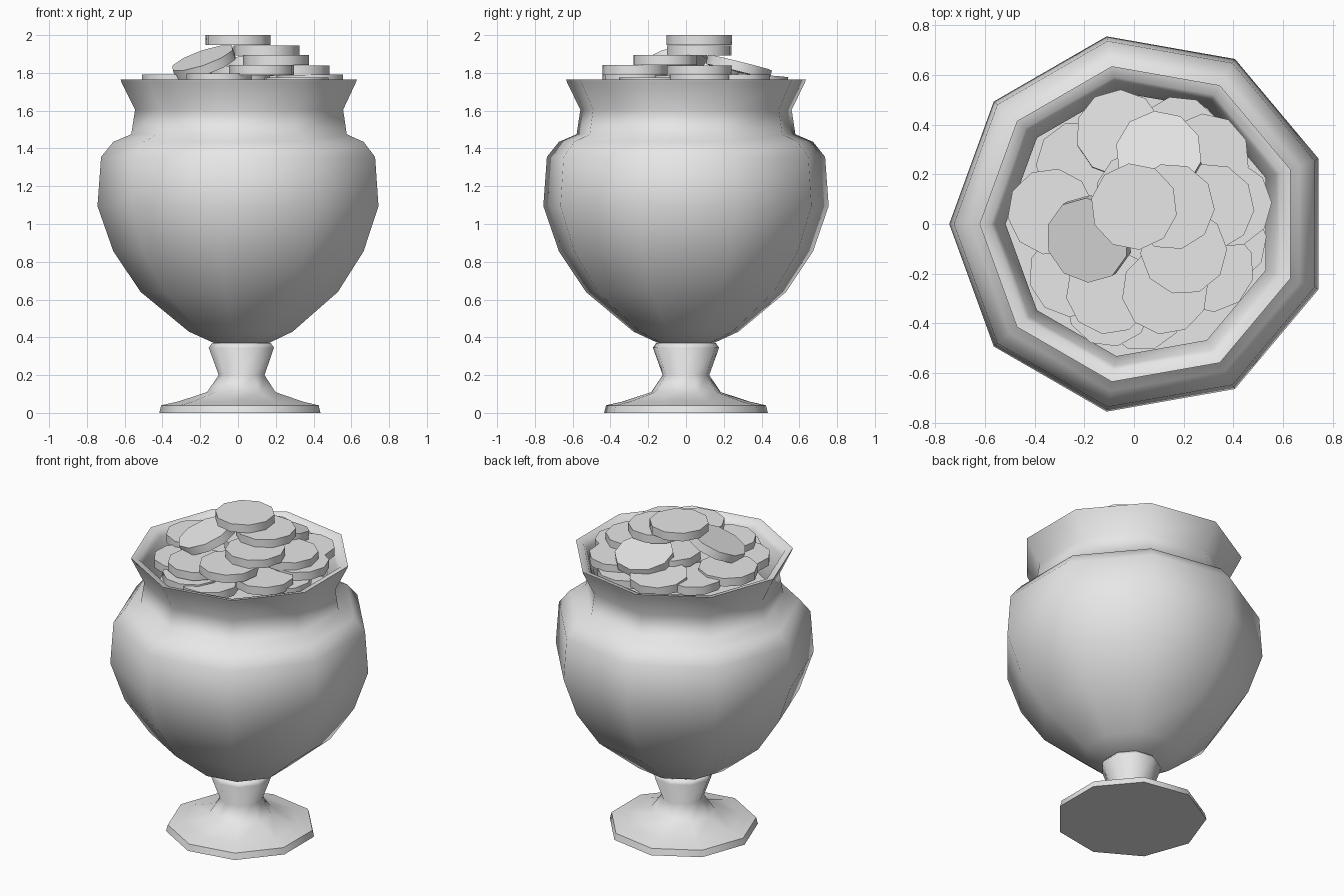
import bpy
import bmesh
from math import radians, pi
from mathutils import Matrix, Vector, Euler

cube = bpy.data.objects.get("Cube")
if cube:
    bpy.data.objects.remove(cube, do_unlink=True)

SIDES = 9
AXIS_X = 0.023          # the nine-sided outline is off-centre about its axis

stone = bpy.data.materials.new("plain_grey")
stone.use_nodes = True
stone.diffuse_color = (0.8, 0.8, 0.8, 1)
stone.node_tree.nodes["Principled BSDF"].inputs["Base Color"].default_value = (0.8, 0.8, 0.8, 1)


def finish(name, bm, angle):
    """Turn a bmesh into a shaded, coloured object."""
    bmesh.ops.recalc_face_normals(bm, faces=bm.faces)
    mesh = bpy.data.meshes.new(name)
    bm.to_mesh(mesh)
    bm.free()
    mesh.materials.append(stone)
    obj = bpy.data.objects.new(name, mesh)
    bpy.context.collection.objects.link(obj)
    bpy.ops.object.select_all(action='DESELECT')
    obj.select_set(True)
    bpy.context.view_layer.objects.active = obj
    bpy.ops.object.shade_smooth_by_angle(angle=radians(angle))
    return obj


def lathe(name, profile, angle):
    """Spin a radius/height profile, closing both ends with caps."""
    bm = bmesh.new()
    rings = []
    for radius, z in profile:
        ring = [bm.verts.new(Matrix.Rotation(pi + 2 * pi * i / SIDES, 3, 'Z')
                             @ Vector((radius, 0, z)) + Vector((AXIS_X, 0, 0)))
                for i in range(SIDES)]
        rings.append(ring)
    for low, high in zip(rings, rings[1:]):
        for i in range(SIDES):
            j = (i + 1) % SIDES
            bm.faces.new((low[i], low[j], high[j], high[i]))
    bm.faces.new(rings[0])
    bm.faces.new(rings[-1])
    return finish(name, bm, angle)


def coin(name, x, y, z, tilt_x=0, tilt_y=0, turn=0):
    """A ten-sided disc, placed by its middle."""
    bm = bmesh.new()
    place = Matrix.Translation((x, y, z)) @ Euler(
        (radians(tilt_x), radians(tilt_y), radians(turn))).to_matrix().to_4x4()
    bmesh.ops.create_cone(bm, cap_ends=True, segments=10, radius1=0.175,
                          radius2=0.175, depth=0.052, matrix=place)
    return finish(name, bm, 50)


# Pedestal foot
lathe("foot", [(0.44, 0), (0.43, 0.04), (0.34, 0.06), (0.187, 0.11),
               (0.125, 0.2), (0.178, 0.345), (0.16, 0.37)], 60)

# Bowl, neck, flared rim and hollow mouth
lathe("urn_body", [(0.15, 0.37), (0.283, 0.43), (0.538, 0.64), (0.683, 0.855),
                   (0.767, 1.095), (0.748, 1.355), (0.683, 1.435),
                   (0.588, 1.475), (0.568, 1.605), (0.64, 1.75),
                   (0.645, 1.765), (0.6, 1.755), (0.58, 1.72),
                   (0.54, 1.6), (0.55, 1.5)], 60)

# Heap of coins: x, y, z, then tilts
heap = [
    (0.0, 0.07, 1.974), (0.15, 0.07, 1.918), (0.2, -0.11, 1.868),
    (0.125, -0.27, 1.815), (-0.18, -0.06, 1.855, 0, -23),
    (0.1, 0.28, 1.83, -14), (0.31, 0.07, 1.812), (0.38, 0.08, 1.765),
    (-0.1, -0.27, 1.77), (-0.06, 0.365, 1.765, -4, 2),
    (0.29, 0.27, 1.765), (0.18, 0.34, 1.72), (-0.22, 0.24, 1.75),
    (-0.335, 0.05, 1.765), (-0.25, -0.2, 1.73), (0.31, -0.18, 1.75),
    (-0.1, -0.32, 1.71), (0.03, -0.335, 1.7), (0.36, -0.07, 1.71),
    (0.0, 0.0, 1.76), (0.02, 0.12, 1.81),
]
for number, spot in enumerate(heap, 1):
    coin(f"coin_{number}", *spot, turn=number * 7 % 36)
